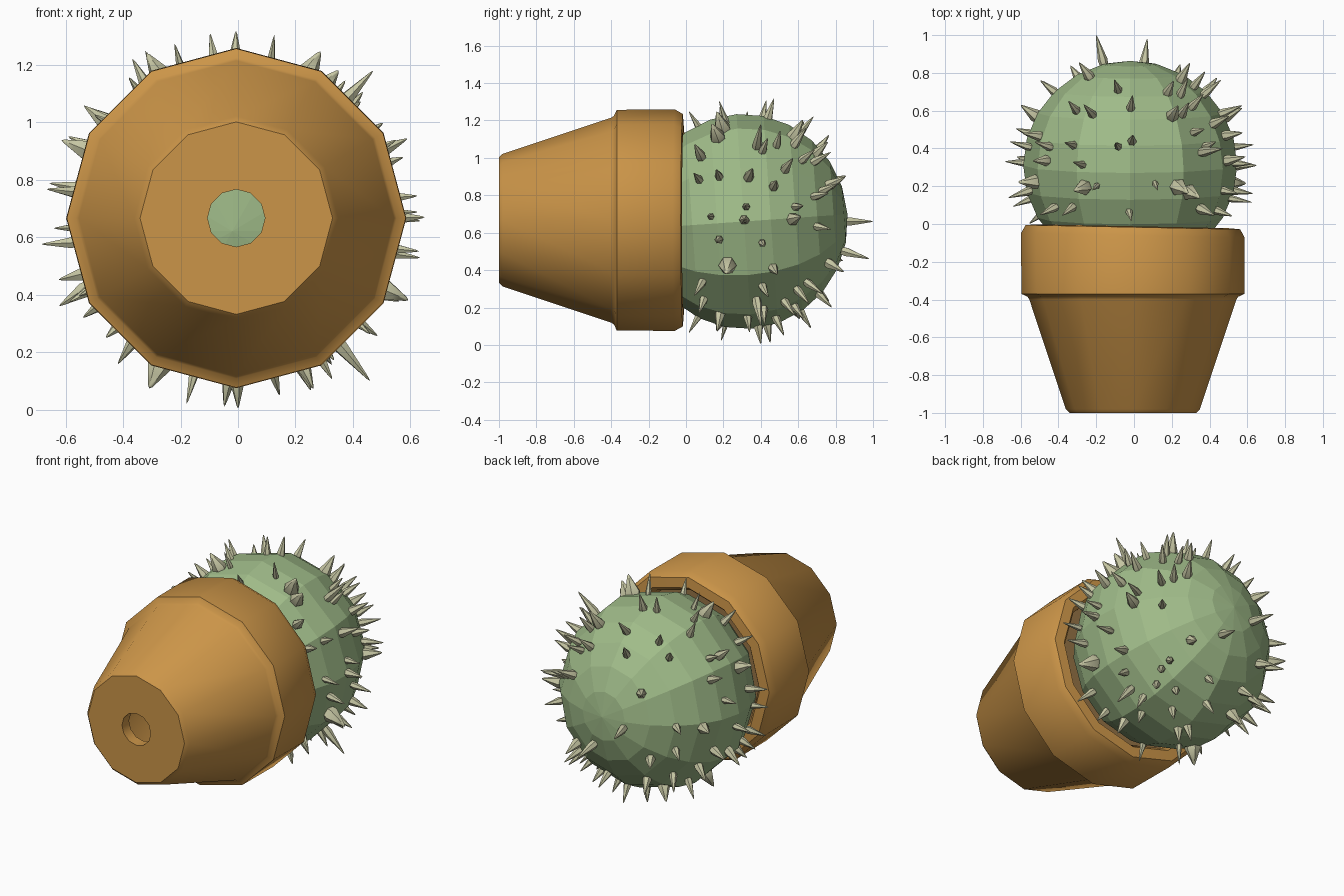
import bpy, bmesh, math, random
from mathutils import Vector, Matrix

if "Cube" in bpy.data.objects:
    bpy.data.objects.remove(bpy.data.objects["Cube"])

random.seed(4)
ZC = 0.667                              # height of the pot's lying axis
C = Vector((-0.02, 0.31, 0.66))         # cactus centre
R = 0.57


def material(name, col):
    m = bpy.data.materials.new(name)
    m.diffuse_color = (*col, 1)
    m.use_nodes = True
    m.node_tree.nodes["Principled BSDF"].inputs["Base Color"].default_value = m.diffuse_color
    return m


def finish(name, bm, mat, smooth=None):
    bmesh.ops.recalc_face_normals(bm, faces=bm.faces)
    me = bpy.data.meshes.new(name)
    bm.to_mesh(me)
    bm.free()
    me.materials.append(mat)
    ob = bpy.data.objects.new(name, me)
    bpy.context.collection.objects.link(ob)
    if smooth:
        bpy.ops.object.select_all(action='DESELECT')
        ob.select_set(True)
        bpy.context.view_layer.objects.active = ob
        bpy.ops.object.shade_smooth_by_angle(angle=math.radians(smooth))
    return ob


terracotta = material("terracotta", (0.60, 0.30, 0.065))
earth = material("earth", (0.30, 0.17, 0.06))
green = material("green", (0.35, 0.50, 0.25))
ivory = material("ivory", (0.57, 0.57, 0.37))

# pot: closed profile (radius, y) turned in 12 steps around the lying axis
profile = [(0.10, -1), (0.335, -1), (0.355, -0.98), (0.548, -0.40),
           (0.558, -0.385), (0.59, -0.37), (0.592, -0.06), (0.568, -0.017),
           (0.505, -0.012), (0.48, -0.04), (0.46, -0.36), (0.29, -0.93),
           (0.10, -0.93)]
bm = bmesh.new()
rings = []
for k in range(12):
    a = k * math.tau / 12
    ring = []
    for r, y in profile:
        x, z = r * math.sin(a) - 0.006, r * math.cos(a) + ZC
        if y > -0.35:
            y -= 0.02 * x           # slightly crooked lip
        ring.append(bm.verts.new((x, y, z)))
    rings.append(ring)
n = len(profile)
for k in range(12):
    p, q = rings[k], rings[(k + 1) % 12]
    for i in range(n):
        j = (i + 1) % n
        bm.faces.new((p[i], p[j], q[j], q[i]))
finish("pot", bm, terracotta, 40)

# soil disc inside the pot
bm = bmesh.new()
bmesh.ops.create_circle(bm, cap_ends=True, segments=12, radius=0.475,
                        matrix=Matrix.Translation((-0.006, -0.15, ZC))
                        @ Matrix.Rotation(-math.pi / 2, 4, 'X'))
finish("soil", bm, earth)

# cactus body: faceted ball with its pole along +y
bm = bmesh.new()
bmesh.ops.create_uvsphere(bm, u_segments=12, v_segments=12, radius=R + 0.005,
                          matrix=Matrix.Translation(C)
                          @ Matrix.Rotation(math.radians(-86), 4, 'X')
                          @ Matrix.Diagonal((0.985, 1, 0.965, 1)))
finish("cactus_body", bm, green)

# spine places: seen from the top (x, y, size) and from the right (y, z, size)
top = [(-.47, .75, 1), (-.34, .635, 1), (-.24, .61, 1), (-.09, .76, 1),
       (-.02, .645, 1), (.20, .74, 1.2), (.23, .60, 1.6), (.35, .66, 1),
       (.42, .735, 1), (-.01, .45, 1.1), (-.09, .42, .9), (-.50, .42, 1),
       (-.52, .34, 1.3), (-.30, .31, .9), (-.29, .18, 2), (-.22, .19, .7),
       (.13, .205, .7), (.26, .185, 2.2), (.36, .51, 1), (.47, .555, 1.2),
       (.43, .42, 1), (.40, .05, 1.3), (-.47, .06, 1), (-.03, .04, .8),
       (.53, .16, 1), (-.58, .21, 1.8), (-.26, .84, 1.3), (.28, .82, 1.3)]
right = [(.155, 1.165, 2), (.36, 1.10, 1.2), (.335, .925, 1.3), (.49, .87, 1.2),
         (.04, .91, 1), (.325, .75, .9), (.325, .67, .8), (.11, .69, .8),
         (.16, .55, 1), (.60, .67, 1.6), (.42, .53, .9), (.21, .40, 2.3),
         (.485, .38, 1.2), (.61, 1.12, 1.1), (.73, 1.02, 1), (.62, .75, 1),
         (.78, .84, 1), (.82, .41, 1.3), (.69, .29, 1), (.63, .25, 1),
         (.55, .18, 1), (.43, .14, 1), (.50, .08, 1), (.33, .09, 1),
         (.065, .19, 1), (.165, .11, 1.3)]
spots = []


def add_spot(d, size, gap):
    d = d.normalized()
    if all((d - e).length > gap for e, s in spots):
        spots.append((d, size))


def lift(u, v):
    return math.sqrt(max(0.0, 0.63 ** 2 - u * u - v * v))


for x, y, s in top:
    u, v = x - C.x, y - C.y
    add_spot(Vector((u, v, lift(u, v))), s, 0.1)
for y, z, s in right:
    u, v = y - C.y, z - C.z
    add_spot(Vector((lift(u, v), u, v)), s, 0.1)
# hidden sides repeat the same scatter, flipped
for d, s in spots[:]:
    add_spot(Vector((-d.x, d.y, -d.z)), s, 0.2)

# spines: bullet-shaped, six-sided thorns
bm = bmesh.new()


def spine(d, length, rad, lean=0.15):
    base = C + d * (R - 0.025)
    axis = d + Vector([random.uniform(-lean, lean) for _ in range(3)])
    m = axis.to_track_quat('Z', 'Y').to_matrix()
    rows = []
    for t, f in ((0, 0.85), (0.2, 1), (0.6, 0.55), (0.93, 0.17)):
        rows.append([bm.verts.new(base + m @ Vector((
            rad * f * math.cos(i * math.tau / 6),
            rad * f * math.sin(i * math.tau / 6), length * t)))
            for i in range(6)])
    tip = bm.verts.new(base + m @ Vector((0, 0, length)))
    for p, q in zip(rows, rows[1:]):
        for i in range(6):
            j = (i + 1) % 6
            bm.faces.new((p[i], p[j], q[j], q[i]))
    for i in range(6):
        bm.faces.new((rows[-1][i], rows[-1][(i + 1) % 6], tip))
    bm.faces.new(rows[0][::-1])


for d, s in spots:
    spine(d, random.uniform(0.10, 0.13) + 0.005 * s, 0.023 * s ** 0.9)
# long ones that set the outline
for tip in ((-.20, 1.0, .66), (.07, .98, .46), (.47, .40, 1.18),
            (.46, .40, .10), (.65, .31, .67), (0, .40, .005)):
    v = Vector(tip) - C
    spine(v.normalized(), v.length - R + 0.025, 0.026, 0)
finish("spines", bm, ivory, 50)
